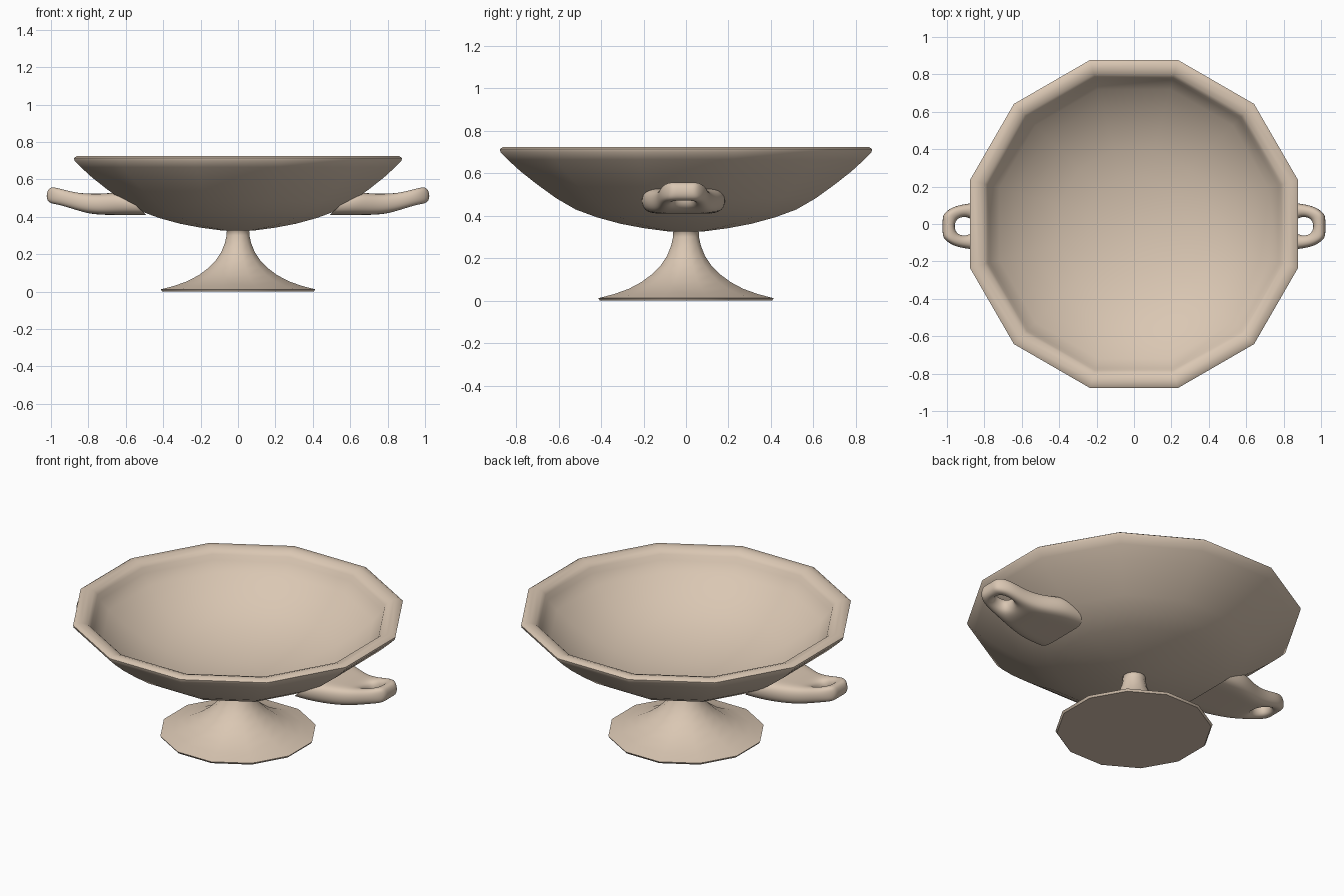
import bpy, bmesh, math

cube = bpy.data.objects.get("Cube")
if cube:
    bpy.data.objects.remove(cube, do_unlink=True)

SIDES = 12

clay = bpy.data.materials.new("pale_clay")
clay.use_nodes = True
clay.diffuse_color = (0.70, 0.57, 0.45, 1)
clay.node_tree.nodes["Principled BSDF"].inputs["Base Color"].default_value = clay.diffuse_color


def finish(bm, name, angle):
    bmesh.ops.recalc_face_normals(bm, faces=bm.faces[:])
    mesh = bpy.data.meshes.new(name)
    bm.to_mesh(mesh)
    bm.free()
    mesh.materials.append(clay)
    obj = bpy.data.objects.new(name, mesh)
    bpy.context.collection.objects.link(obj)
    bpy.ops.object.select_all(action="DESELECT")
    obj.select_set(True)
    bpy.context.view_layer.objects.active = obj
    bpy.ops.object.shade_smooth_by_angle(angle=math.radians(angle))
    return obj


def lathe(name, profile, angle):
    """Revolve (flat-side radius, height) points into a twelve-sided body."""
    bm = bmesh.new()
    rings = []
    for r, z in profile:
        if r == 0:
            rings.append([bm.verts.new((0, 0, z))] * SIDES)
            continue
        corner = r / math.cos(math.pi / SIDES)
        turns = [2 * math.pi * (i + 0.5) / SIDES for i in range(SIDES)]
        rings.append([bm.verts.new((corner * math.cos(t), corner * math.sin(t), z)) for t in turns])
    for low, high in zip(rings, rings[1:]):
        for i in range(SIDES):
            j = (i + 1) % SIDES
            corners = dict.fromkeys([low[i], low[j], high[j], high[i]])
            bm.faces.new(list(corners))
    return finish(bm, name, angle)


# Flared foot and slim stem
lathe("foot_and_stem", [
    (0, 0), (0.405, 0.0), (0.413, 0.012), (0.34, 0.031), (0.27, 0.056), (0.21, 0.088),
    (0.16, 0.125), (0.12, 0.165), (0.09, 0.21), (0.07, 0.26), (0.061, 0.30),
    (0.06, 0.325), (0.075, 0.34), (0, 0.345)], 50)

# Wide open bowl with a rounded lip
lathe("bowl", [
    (0, 0.325), (0.08, 0.326), (0.2, 0.342), (0.31, 0.363), (0.42, 0.393), (0.52, 0.43),
    (0.61, 0.482), (0.70, 0.547), (0.78, 0.61), (0.84, 0.665), (0.874, 0.70),
    (0.877, 0.714), (0.862, 0.724), (0.83, 0.724), (0.80, 0.714), (0.782, 0.695),
    (0.77, 0.665), (0.72, 0.612), (0.64, 0.545), (0.53, 0.475), (0.40, 0.422),
    (0.25, 0.385), (0.1, 0.368), (0, 0.365)], 60)


def handle(name, side):
    """Tongue that narrows outward and opens into a small upturned loop."""
    # lower x, upper x, half width, bottom, top
    sections = [
        (0.49, 0.62, 0.20, 0.41, 0.53),
        (0.62, 0.66, 0.20, 0.41, 0.53),
        (0.76, 0.76, 0.15, 0.41, 0.52),
        (0.86, 0.86, 0.125, 0.43, 0.53),
        (0.965, 0.955, 0.115, 0.465, 0.555),
        (1.03, 1.02, 0.065, 0.475, 0.565)]
    columns = (-1, -0.42, 0.42, 1)
    bm = bmesh.new()
    layers = []
    for level in (0, 1):
        layers.append([[bm.verts.new((side * s[level], c * s[2] - 0.012, s[3 + level]))
                        for c in columns] for s in sections])
    bottom, top = layers
    last = len(sections) - 1
    hole = (3, 1)
    for layer in layers:
        for i in range(last):
            for j in range(3):
                if (i, j) != hole:
                    bm.faces.new((layer[i][j], layer[i + 1][j], layer[i + 1][j + 1], layer[i][j + 1]))
    # Walls around the outside and the hole; the root stays open inside the bowl wall
    outline = [(i, 0) for i in range(last + 1)] + [(last, 1), (last, 2)]
    outline += [(i, 3) for i in range(last, -1, -1)]
    ring = [(3, 1), (4, 1), (4, 2), (3, 2), (3, 1)]
    for path in (outline, ring):
        for (a, b), (c, d) in zip(path, path[1:]):
            bm.faces.new((bottom[a][b], bottom[c][d], top[c][d], top[a][b]))
    obj = finish(bm, name, 180)
    smooth = obj.modifiers.new("rounding", "SUBSURF")
    smooth.levels = smooth.render_levels = 3
    return obj


handle("left_handle", 1)
handle("right_handle", -1)
